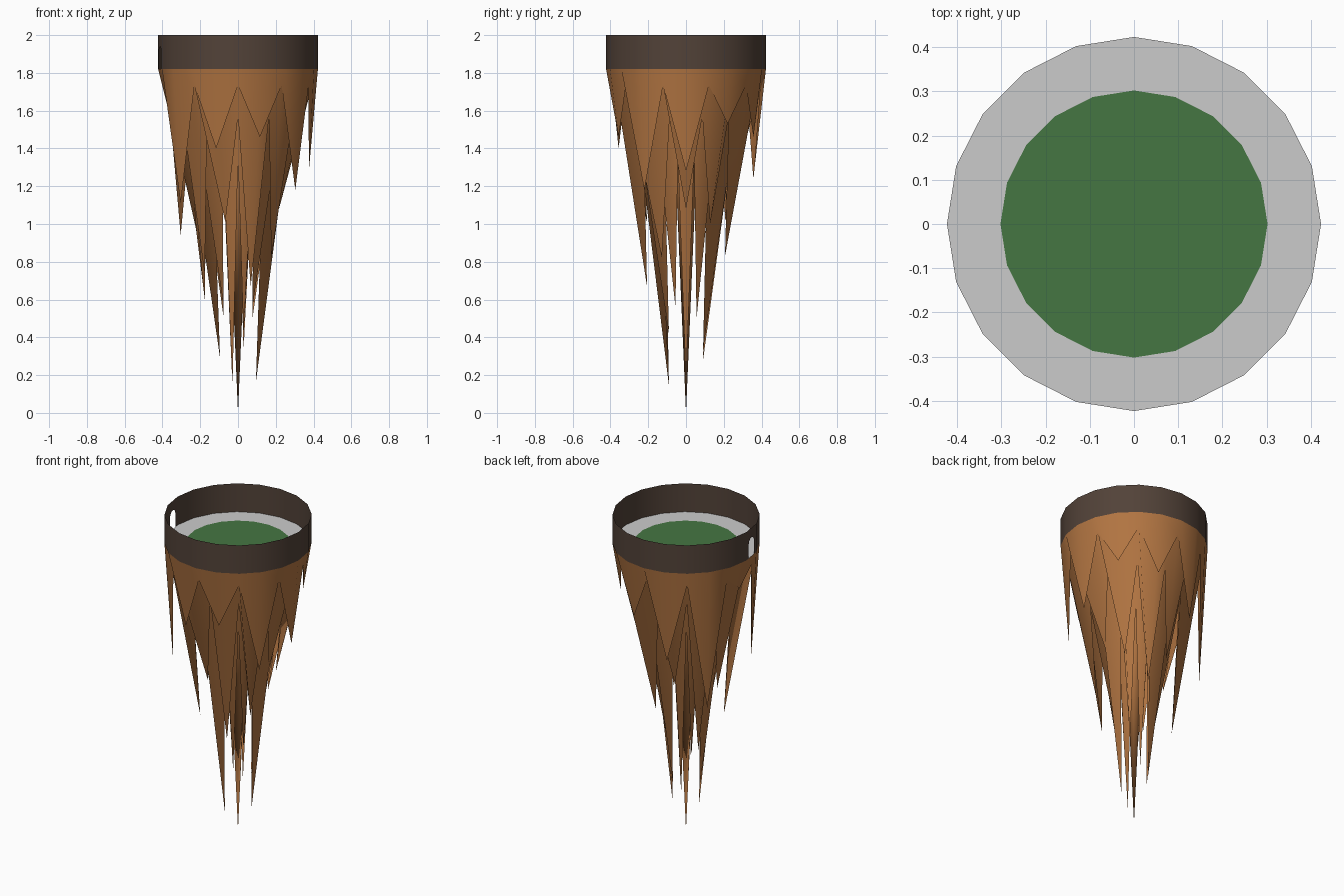
import bpy, bmesh, math

if "Cube" in bpy.data.objects:
    bpy.data.objects.remove(bpy.data.objects["Cube"])

SIDES = 20


def mat(name, rgb):
    m = bpy.data.materials.new(name)
    m.diffuse_color = (*rgb, 1)
    m.use_nodes = True
    m.node_tree.nodes["Principled BSDF"].inputs["Base Color"].default_value = m.diffuse_color
    return m


def polar(r, step, z, sides=SIDES):
    a = 2 * math.pi * step / sides
    return (r * math.cos(a), r * math.sin(a), z)


def make(name, faces, material=None, angle=None):
    """Build one object from lists of face corner points."""
    bm = bmesh.new()
    for f in faces:
        bm.faces.new([bm.verts.new(p) for p in f])
    bmesh.ops.remove_doubles(bm, verts=bm.verts, dist=1e-5)
    me = bpy.data.meshes.new(name)
    bm.to_mesh(me)
    bm.free()
    ob = bpy.data.objects.new(name, me)
    bpy.context.collection.objects.link(ob)
    if material:
        me.materials.append(material)
    if angle:
        bpy.ops.object.select_all(action='DESELECT')
        ob.select_set(True)
        bpy.context.view_layer.objects.active = ob
        bpy.ops.object.shade_smooth_by_angle(angle=math.radians(angle))
    return ob


rock = mat("rock_brown", (0.45, 0.18, 0.055))
wall_mat = mat("wall_dark", (0.085, 0.055, 0.04))
grass = mat("grass_green", (0.06, 0.18, 0.055))

# Thin wall, with an arched doorway cut in the facet after 180 degrees
LOW, TOP, R, INNER = 1.82, 2.0, 0.423, 0.302
wall = []
for i in range(SIDES):
    a, b = polar(R, i, LOW), polar(R, i + 1, LOW)
    facet = [a]
    if i == 10:
        def on_facet(d, z):
            t = 0.5 + d / math.dist(a, b)
            return (a[0] + (b[0] - a[0]) * t, a[1] + (b[1] - a[1]) * t, z)
        w, spring = 0.035, 1.905
        facet.append(on_facet(-w, LOW))
        facet += [on_facet(-w * math.cos(math.pi * k / 8),
                           spring + w * math.sin(math.pi * k / 8)) for k in range(9)]
        facet.append(on_facet(w, LOW))
    facet += [b, polar(R, i + 1, TOP), polar(R, i, TOP)]
    wall.append(facet)
make("wall", wall, wall_mat, 30)

# Floor: stone walkway around a grass disc
make("walkway", [[polar(INNER, i, LOW), polar(R, i, LOW), polar(R, i + 1, LOW),
                  polar(INNER, i + 1, LOW)] for i in range(SIDES)])
make("grass_floor", [[polar(INNER, i, LOW) for i in range(SIDES)]], grass)

# Nested jagged rock skirts: (top radius, top z), (notch radius, notch z),
# tip radius, tip heights every 36 degrees
skirts = [
    ("outer_rock", (R, LOW), (0.393, 1.735), 0.375,
     [1.28, 1.53, 1.46, 1.24, 0.94, 1.63, 1.11, 1.40, 1.46, 1.18]),
    ("middle_rock", (0.393, 1.735), (0.28, 1.57), 0.217,
     [1.08, 1.00, 0.83, 1.02, 0.60, 0.95, 0.73, 1.01, 0.67, 0.82]),
    ("inner_rock", (0.28, 1.57), (0.14, 1.35), 0.095,
     [0.165, 0.50, 0.33, 0.28, 0.51, 0.29, 0.57, 0.145, 0.42, 0.56]),
]
for name, top, notch, tip_r, tips in skirts:
    faces = []
    for k, z in enumerate(tips):
        e = 2 * k
        tip, mid = polar(tip_r, e, z), polar(top[0], e, top[1])
        for s in (-1, 1):
            f = [polar(top[0], e + s, top[1]), polar(notch[0], e + s, notch[1]), tip, mid]
            faces.append(f if s < 0 else f[::-1])
    make(name, faces, rock, 180)

# Slim central needle
make("rock_needle", [[polar(0.06, i + 1, 1.4, 8), polar(0.06, i, 1.4, 8), (0, 0, 0)]
                     for i in range(8)], rock, 180)
